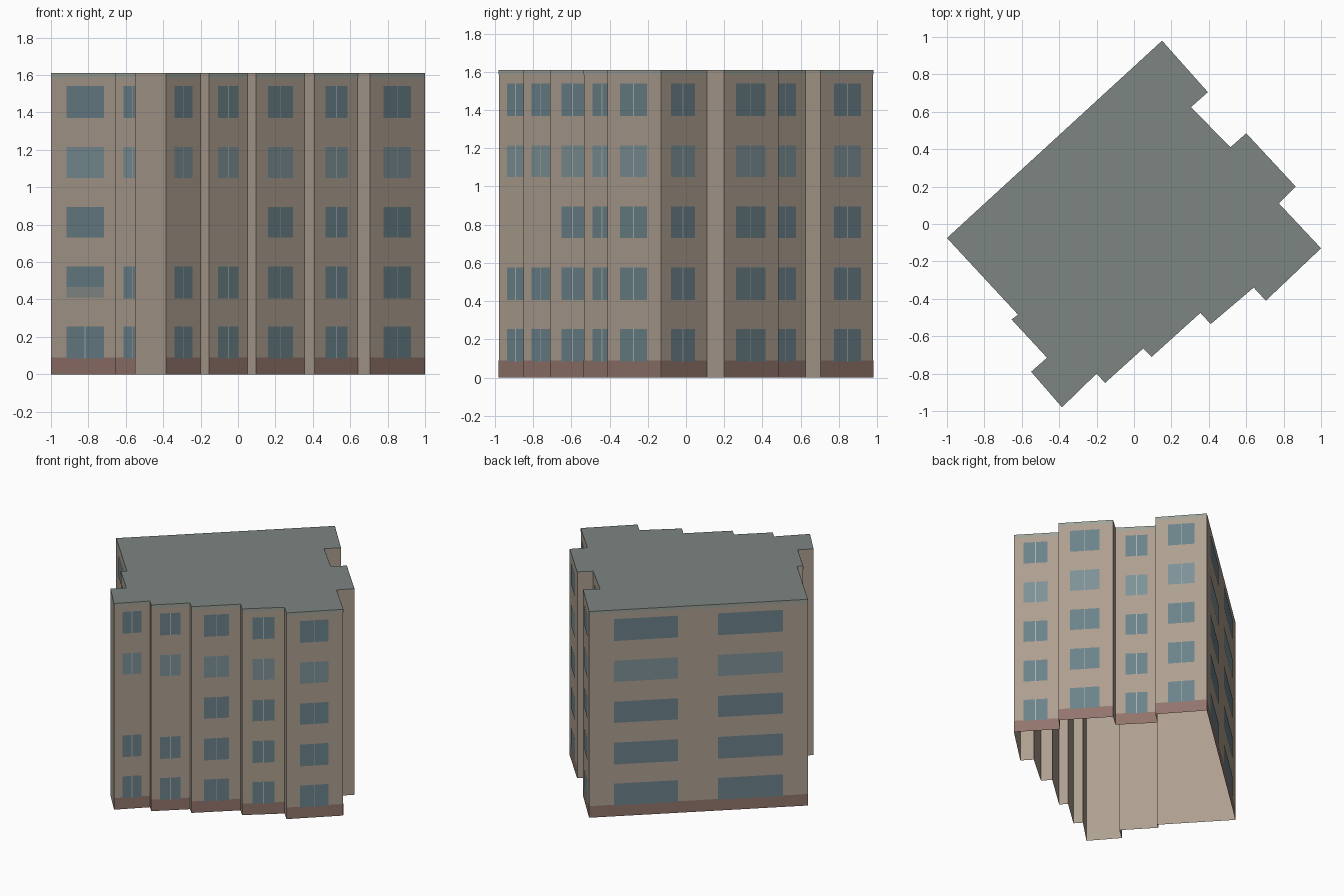
import bpy
from mathutils import Vector

if "Cube" in bpy.data.objects:
    bpy.data.objects.remove(bpy.data.objects["Cube"])

H = 1.61
BASE_TOP = 0.09
CORNICE = 1.585
FLOORS = [(0.085, 0.255), (0.405, 0.575), (0.73, 0.895), (1.05, 1.215), (1.37, 1.54)]

# Footprint, clockwise seen from above
PTS = [(-1, -.075), (.15, .98), (.395, .705), (.305, .625), (.515, .41), (.60, .485),
       (.865, .20), (.775, .11), (1, -.13), (.705, -.41), (.64, -.34), (.41, -.535),
       (.355, -.475), (.095, -.71), (.05, -.665), (-.155, -.85), (-.20, -.80),
       (-.385, -.98), (-.55, -.79), (-.465, -.715), (-.655, -.51), (-.62, -.485)]

# Facades: start corner -> (window spans along wall, floors, split panes)
ALL, GAP = (0, 1, 2, 3, 4), (0, 1, 3, 4)
FACADES = {
    0: ([(.114, .41), (.594, .886)], ALL, ()),
    1: ([(.24, .75)], ALL, ALL),
    3: ([(.24, .76)], ALL, ALL),
    5: ([(.25, .79)], ALL, ALL),
    7: ([(.27, .79)], ALL, ALL),
    8: ([(.26, .76)], ALL, ALL),
    10: ([(.24, .76)], ALL, ALL),
    12: ([(.24, .75)], ALL, ALL),
    14: ([(.24, .77)], GAP, ALL),
    16: ([(.24, .76)], GAP, ALL),
    19: ([(.24, .76)], GAP, ALL),
    21: ([(.25, .78)], ALL, (0,)),
}


def lin(c):
    return c / 12.92 if c <= .04045 else ((c + .055) / 1.055) ** 2.4


def material(name, r, g, b):
    m = bpy.data.materials.new(name)
    m.diffuse_color = (lin(r), lin(g), lin(b), 1)
    m.use_nodes = True
    m.node_tree.nodes["Principled BSDF"].inputs["Base Color"].default_value = m.diffuse_color
    return m


def make(name, quads, mat):
    verts = [v for q in quads for v in q]
    faces, i = [], 0
    for q in quads:
        faces.append(tuple(range(i, i + len(q))))
        i += len(q)
    me = bpy.data.meshes.new(name)
    me.from_pydata(verts, [], faces)
    me.materials.append(mat)
    ob = bpy.data.objects.new(name, me)
    bpy.context.collection.objects.link(ob)
    return ob


def panel(i, t0, t1, z0, z1, off=0.0):
    """Outward-facing quad on wall i between fractions t0 and t1."""
    p, q = Vector(PTS[i]), Vector(PTS[(i + 1) % len(PTS)])
    d = q - p
    n = Vector((-d.y, d.x)).normalized() * off
    a, b = p + d * t0 + n, p + d * t1 + n
    return [(b.x, b.y, z0), (a.x, a.y, z0), (a.x, a.y, z1), (b.x, b.y, z1)]


wall_mat = material("wall", .68, .625, .565)
base_mat = material("base", .57, .455, .42)
roof_mat = material("roof", .49, .52, .505)
trim_mat = material("trim", .62, .64, .60)
glass_mat = material("glass", .42, .51, .54)
pale_mat = material("pale_glass", .49, .57, .59)
frame_mat = material("frame", .66, .70, .70)

# Outer walls (open underneath) and flat roof
make("walls", [panel(i, 0, 1, 0, H) for i in range(len(PTS))], wall_mat)
make("roof", [[(x, y, H) for x, y in reversed(PTS)]], roof_mat)

# Plinth and cornice strips on the windowed facades
make("base_band", [panel(i, 0, 1, 0, BASE_TOP, .001) for i in FACADES], base_mat)
make("cornice_band", [panel(i, 0, 1, CORNICE, H, .001) for i in FACADES], trim_mat)

# Windows, with a paler fourth floor, and centre mullions
dark, pale, bars = [], [], []
for i, (spans, floors, split) in FACADES.items():
    length = (Vector(PTS[(i + 1) % len(PTS)]) - Vector(PTS[i])).length
    for t0, t1 in spans:
        for f in floors:
            z0, z1 = FLOORS[f]
            if i == 21 and f == 1:
                z0 = .465
            (pale if f == 3 else dark).append(panel(i, t0, t1, z0, z1, .002))
            if f in split:
                mid, w = (t0 + t1) / 2, .003 / length
                bars.append(panel(i, mid - w, mid + w, z0, z1, .003))
make("windows", dark, glass_mat)
make("pale_windows", pale, pale_mat)
make("window_mullions", bars, frame_mat)

# Balcony panel below the shortened window
make("balcony_panel", [panel(21, .25, .78, .41, .46, .002)],
     material("balcony", .54, .56, .55))
